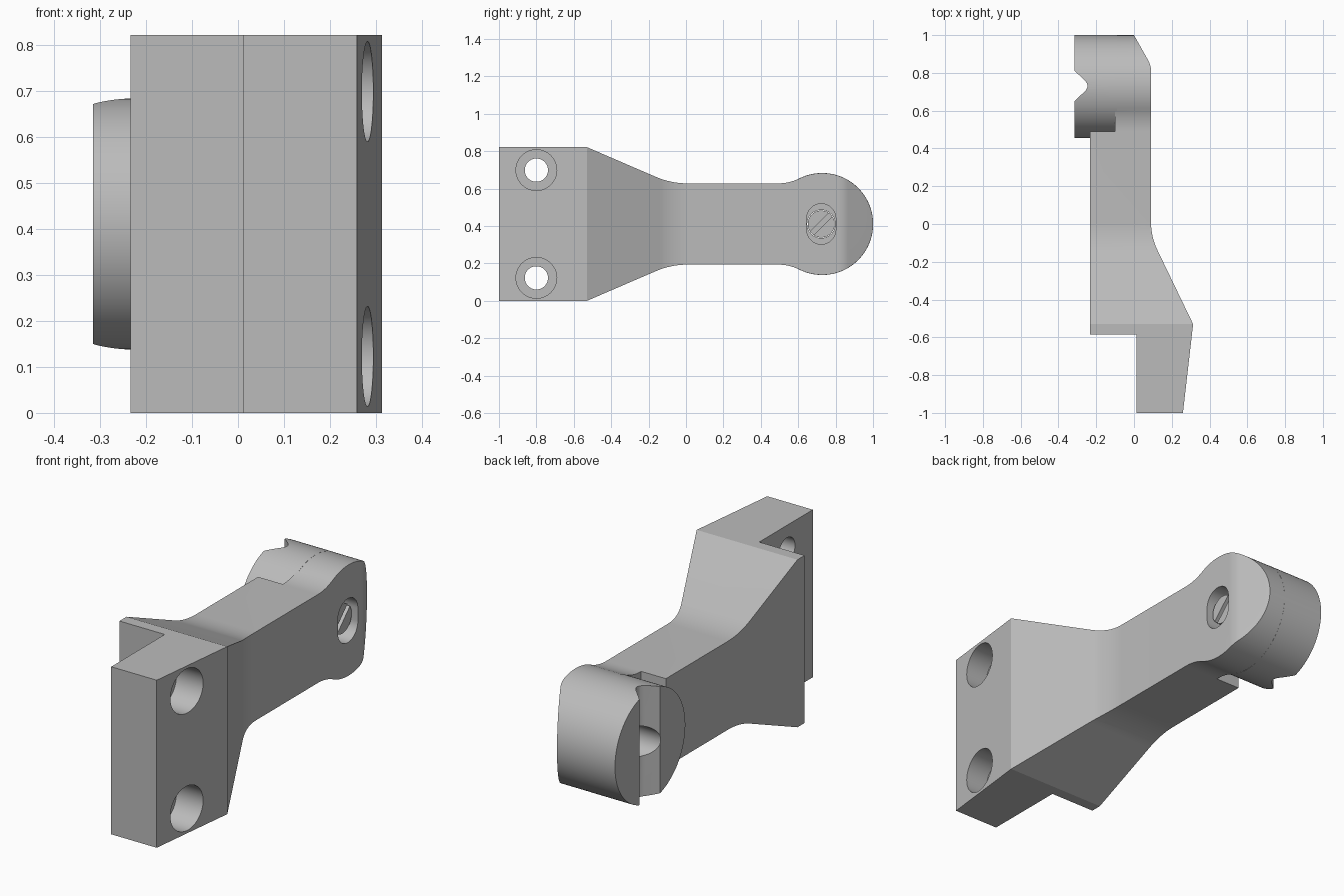
import bpy, bmesh, math
from mathutils import Vector, Matrix

if "Cube" in bpy.data.objects:
    bpy.data.objects.remove(bpy.data.objects["Cube"], do_unlink=True)

MID = 0.411                 # mid height of the bracket
HEAD_Y, HEAD_R = 0.728, 0.272

grey = bpy.data.materials.new("plain grey")
grey.use_nodes = True
grey.diffuse_color = (0.5, 0.5, 0.5, 1)
grey.node_tree.nodes["Principled BSDF"].inputs["Base Color"].default_value = (0.5, 0.5, 0.5, 1)


def rounded(points, steps=8):
    """Outline from (a, b, trim) corners, rounding those with a trim length."""
    out = []
    for i, (a, b, trim) in enumerate(points):
        p = Vector((a, b))
        if not trim:
            out.append(p)
            continue
        q = p + (Vector(points[i - 1][:2]) - p).normalized() * trim
        r = p + (Vector(points[(i + 1) % len(points)][:2]) - p).normalized() * trim
        for k in range(steps + 1):
            t = k / steps
            out.append(q * (1 - t) ** 2 + p * 2 * t * (1 - t) + r * t * t)
    return out


def arc(a, b, radius, start, end, steps):
    """Corner list along an arc, angles in degrees."""
    angles = [math.radians(start + (end - start) * k / steps) for k in range(steps + 1)]
    return [(a + radius * math.cos(t), b + radius * math.sin(t), 0) for t in angles]


def prism(name, outline, low, high, axis):
    """Extrude an outline: (y, z) along x, or (x, y) along z."""
    bm = bmesh.new()
    place = (lambda p: (low, p[0], p[1])) if axis == "x" else (lambda p: (p[0], p[1], low))
    face = bm.faces.new([bm.verts.new(place(p)) for p in outline])
    moved = bmesh.ops.extrude_face_region(bm, geom=[face])["geom"]
    shift = Vector((high - low, 0, 0)) if axis == "x" else Vector((0, 0, high - low))
    bmesh.ops.translate(bm, vec=shift, verts=[v for v in moved if isinstance(v, bmesh.types.BMVert)])
    bmesh.ops.recalc_face_normals(bm, faces=bm.faces)
    mesh = bpy.data.meshes.new(name)
    bm.to_mesh(mesh)
    bm.free()
    mesh.materials.append(grey)
    obj = bpy.data.objects.new(name, mesh)
    bpy.context.collection.objects.link(obj)
    return obj


def rod(name, y, z, radius, low, high, steps=64):
    return prism(name, [p[:2] for p in arc(y, z, radius, 0, 360, steps)[:-1]], low, high, "x")


def combine(target, tool, operation):
    tool.hide_render = True
    mod = target.modifiers.new("combine", "BOOLEAN")
    mod.operation, mod.object, mod.solver = operation, tool, "EXACT"
    bpy.context.view_layer.objects.active = target
    bpy.ops.object.modifier_apply(modifier=mod.name)
    bpy.data.objects.remove(tool, do_unlink=True)


def finish(obj):
    bpy.ops.object.select_all(action="DESELECT")
    obj.select_set(True)
    bpy.context.view_layer.objects.active = obj
    bpy.ops.object.shade_smooth_by_angle(angle=math.radians(20))


# Side outline: wide foot, narrow neck, round head, mirrored about mid height
upper = [(-1, MID, 0), (-0.53, MID, 0), (-0.08, 0.217, 0.09), (0.55, 0.217, 0.06)]
upper += arc(HEAD_Y, 0, HEAD_R, 115, 0, 40)
lower = [(a, -b, t) for a, b, t in reversed(upper[:-1])]
side = [(p[0], p[1] + MID) for p in rounded(upper + lower)]
bracket = prism("bracket", side, -0.5, 0.5, "x")

# Plan outline: stepped foot, cranked neck, bevelled head end
plan = [(0.012, -1, 0), (0.259, -1, 0), (0.313, -0.53, 0), (0.09, -0.068, 0.08),
        (0.09, 0.84, 0.03), (0, 1.1 - 0.1, 0), (0, 1.1, 0), (-0.1, 1.1, 0), (-0.1, 0.49, 0),
        (-0.234, 0.49, 0), (-0.234, -0.585, 0), (0.012, -0.585, 0)]
combine(bracket, prism("plan_tool", rounded(plan), -0.2, 1.2, "z"), "INTERSECT")

# Round boss on the inner side of the head
combine(bracket, rod("boss", HEAD_Y, MID, HEAD_R + 0.0006, -0.315, -0.09, 128), "UNION")

# Rounded V groove across the boss
groove = [(-0.4, 0.892, 0), (-0.23, 0.731, 0.045), (-0.4, 0.57, 0)]
combine(bracket, prism("groove_tool", rounded(groove), -0.2, 1.2, "z"), "DIFFERENCE")

# Counterbored mounting holes in the foot
for z in (MID - 0.288, MID + 0.288):
    combine(bracket, rod("hole_tool", -0.8, z, 0.062, -0.1, 0.5), "DIFFERENCE")
    combine(bracket, rod("bore_tool", -0.8, z, 0.109, 0.15, 0.5), "DIFFERENCE")

# Oval pocket and through hole for the clamp screw
SCREW_Y = 0.723
oval = arc(SCREW_Y, MID + 0.03, 0.078, 0, 180, 24) + arc(SCREW_Y, MID - 0.03, 0.078, 180, 360, 24)
combine(bracket, prism("pocket_tool", [p[:2] for p in oval], -0.02, 0.3, "x"), "DIFFERENCE")
combine(bracket, rod("screw_hole_tool", SCREW_Y, MID, 0.075, -0.5, 0.05), "DIFFERENCE")
finish(bracket)

# Clamp screw with a diagonal driver slot
screw = rod("clamp_screw", SCREW_Y, MID, 0.072, -0.17, 0.06)
turn = Matrix.Rotation(math.radians(45), 2)
bar = [turn @ Vector(c) + Vector((SCREW_Y, MID))
       for c in ((-0.2, -0.013), (0.2, -0.013), (0.2, 0.013), (-0.2, 0.013))]
combine(screw, prism("driver_slot_tool", bar, 0.02, 0.2, "x"), "DIFFERENCE")
finish(screw)
